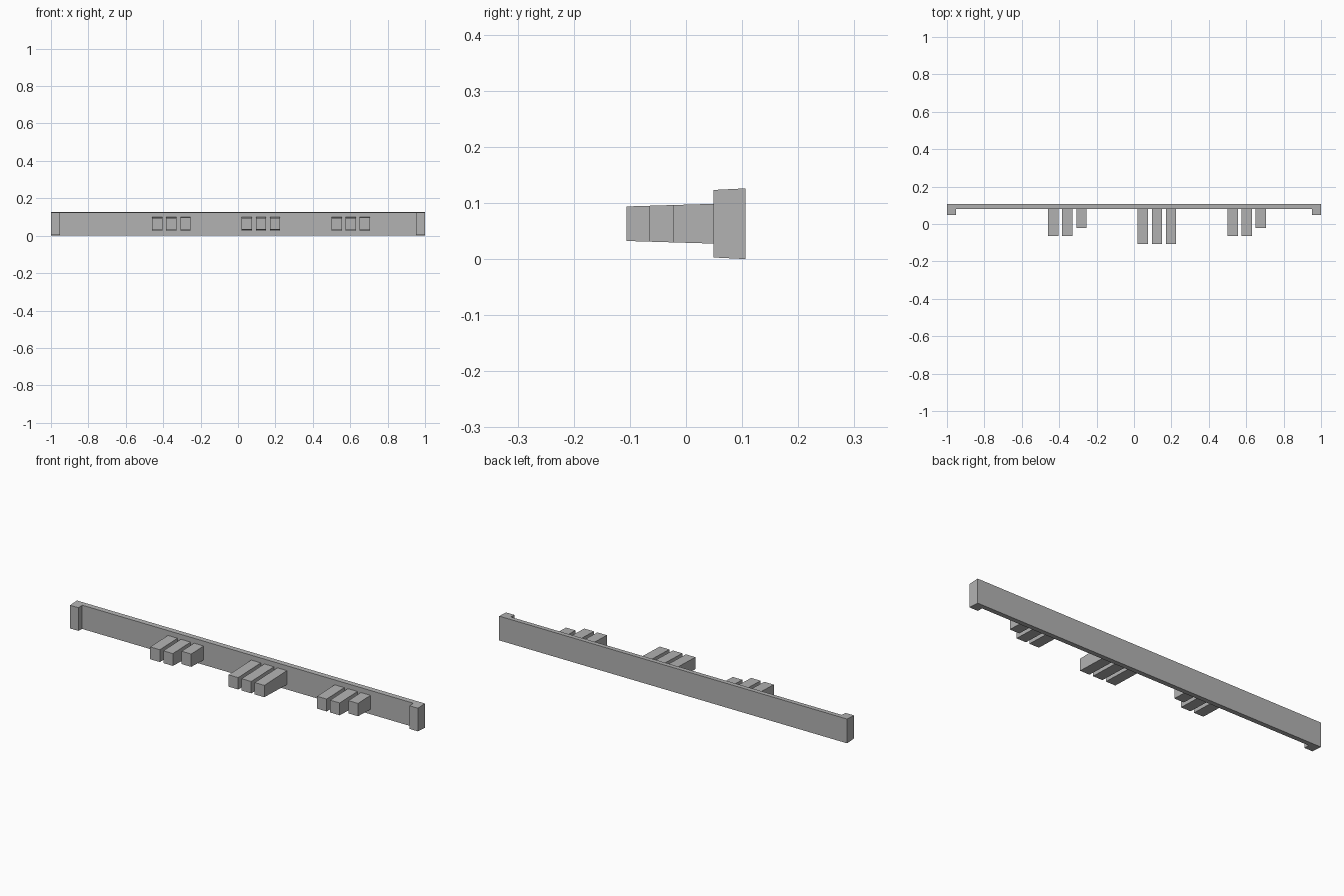
import bpy, bmesh, math

if "Cube" in bpy.data.objects:
    bpy.data.objects.remove(bpy.data.objects["Cube"], do_unlink=True)

grey = bpy.data.materials.new("plain_grey")
grey.use_nodes = True
grey.diffuse_color = (0.45, 0.45, 0.45, 1)
grey.node_tree.nodes["Principled BSDF"].inputs["Base Color"].default_value = (0.45, 0.45, 0.45, 1)

MID = 0.063            # height of the centre line
BACK = 0.106


def add_object(name, bm):
    bmesh.ops.recalc_face_normals(bm, faces=bm.faces)
    mesh = bpy.data.meshes.new(name)
    bm.to_mesh(mesh)
    bm.free()
    mesh.materials.append(grey)
    ob = bpy.data.objects.new(name, mesh)
    bpy.context.scene.collection.objects.link(ob)
    return ob


def extrude_outline(name, outline, half_height):
    """Extrude a plan outline in z; half_height(y) gives the draft taper."""
    bm = bmesh.new()
    rings = [[bm.verts.new((x, y, MID + s * half_height(y))) for x, y in outline]
             for s in (-1, 1)]
    for ring in rings:
        bm.faces.new(ring)
    n = len(outline)
    for i in range(n):
        j = (i + 1) % n
        bm.faces.new((rings[0][i], rings[0][j], rings[1][j], rings[1][i]))
    return add_object(name, bm)


# Mounting bar with a raised pad at each end
right_half = [(1, BACK), (1, 0.049), (0.952, 0.049), (0.952, 0.08)]
outline = right_half + [(-x, y) for x, y in reversed(right_half)]
bar = extrude_outline("mounting_bar", outline, lambda y: 0.063 - 0.05 * (BACK - y))

# Screw holes through the end pads
for side, label in ((1, "left"), (-1, "right")):
    bm = bmesh.new()
    bmesh.ops.create_cone(bm, cap_ends=True, segments=24,
                          radius1=0.0225, radius2=0.0225, depth=0.4)
    for v in bm.verts:
        x, y, z = v.co
        v.co = (x + side * 0.975, z + 0.08, MID + y)
    cutter = add_object(label + "_hole_cutter", bm)
    cutter.hide_render = True
    cutter.hide_viewport = True
    cut = bar.modifiers.new(label + "_screw_hole", "BOOLEAN")
    cut.operation = "DIFFERENCE"
    cut.solver = "EXACT"
    cut.object = cutter

# Three groups of tapered prongs reaching forward
groups = {"right": (-0.459, (-0.065, -0.065, -0.022)),
          "middle": (0.02, (-0.106, -0.106, -0.106)),
          "left": (0.5, (-0.065, -0.065, -0.022))}
for label, (start, tips) in groups.items():
    for i, tip in enumerate(tips):
        x0 = start + i * 0.0752
        x1 = x0 + 0.055
        extrude_outline(f"{label}_prong_{i + 1}",
                        [(x0, 0.085), (x0, tip), (x1, tip), (x1, 0.085)],
                        lambda y: 0.0365 - 0.03 * (0.085 - y))
